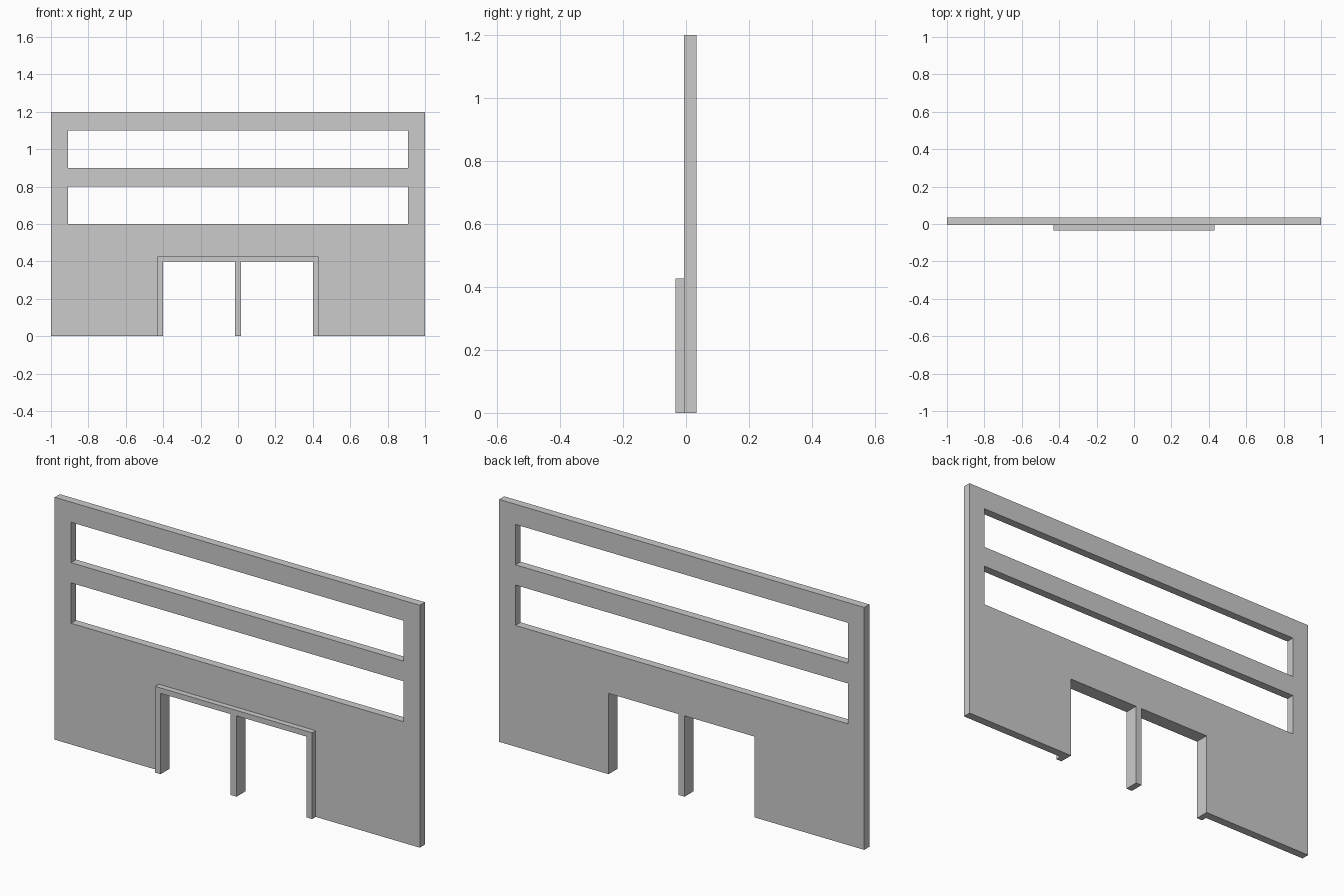
import bpy, bmesh

if "Cube" in bpy.data.objects:
    bpy.data.objects.remove(bpy.data.objects["Cube"])

FRONT, WALL_FRONT, BACK = -0.034, -0.006, 0.034


def panel(name, xs, zs, y0, y1, openings=()):
    """Upright slab on an x/z grid of cells, with some cells left open."""
    solid = {(i, j) for i in range(len(xs) - 1) for j in range(len(zs) - 1)} - set(openings)
    bm = bmesh.new()
    verts = {}

    def v(i, j, y):
        if (i, j, y) not in verts:
            verts[i, j, y] = bm.verts.new((xs[i], y, zs[j]))
        return verts[i, j, y]

    for i, j in solid:
        ring = [(i, j), (i + 1, j), (i + 1, j + 1), (i, j + 1)]
        neighbours = [(i, j - 1), (i + 1, j), (i, j + 1), (i - 1, j)]
        bm.faces.new([v(*c, y0) for c in ring])
        bm.faces.new([v(*c, y1) for c in reversed(ring)])
        for k, n in enumerate(neighbours):
            if n not in solid:
                a, b = ring[k], ring[(k + 1) % 4]
                bm.faces.new([v(*b, y0), v(*a, y0), v(*a, y1), v(*b, y1)])
    bmesh.ops.recalc_face_normals(bm, faces=bm.faces)
    mesh = bpy.data.meshes.new(name)
    bm.to_mesh(mesh)
    bm.free()
    obj = bpy.data.objects.new(name, mesh)
    bpy.context.collection.objects.link(obj)
    return obj


# Facade wall with a doorway and two long window strips
doorway = [(2, 0)]
windows = [(i, j) for i in (1, 2, 3) for j in (2, 4)]
panel("facade_wall", [-1, -0.91, -0.4, 0.4, 0.91, 1],
      [0, 0.4, 0.6, 0.8, 0.9, 1.1, 1.2], WALL_FRONT, BACK, doorway + windows)

# Raised trim around the doorway
panel("door_frame", [-0.43, -0.4, 0.4, 0.43], [0, 0.4, 0.427],
      FRONT, WALL_FRONT, [(1, 0)])

# Post dividing the doorway, full depth
panel("door_center_post", [-0.016, 0.016], [0, 0.4], FRONT, BACK)
